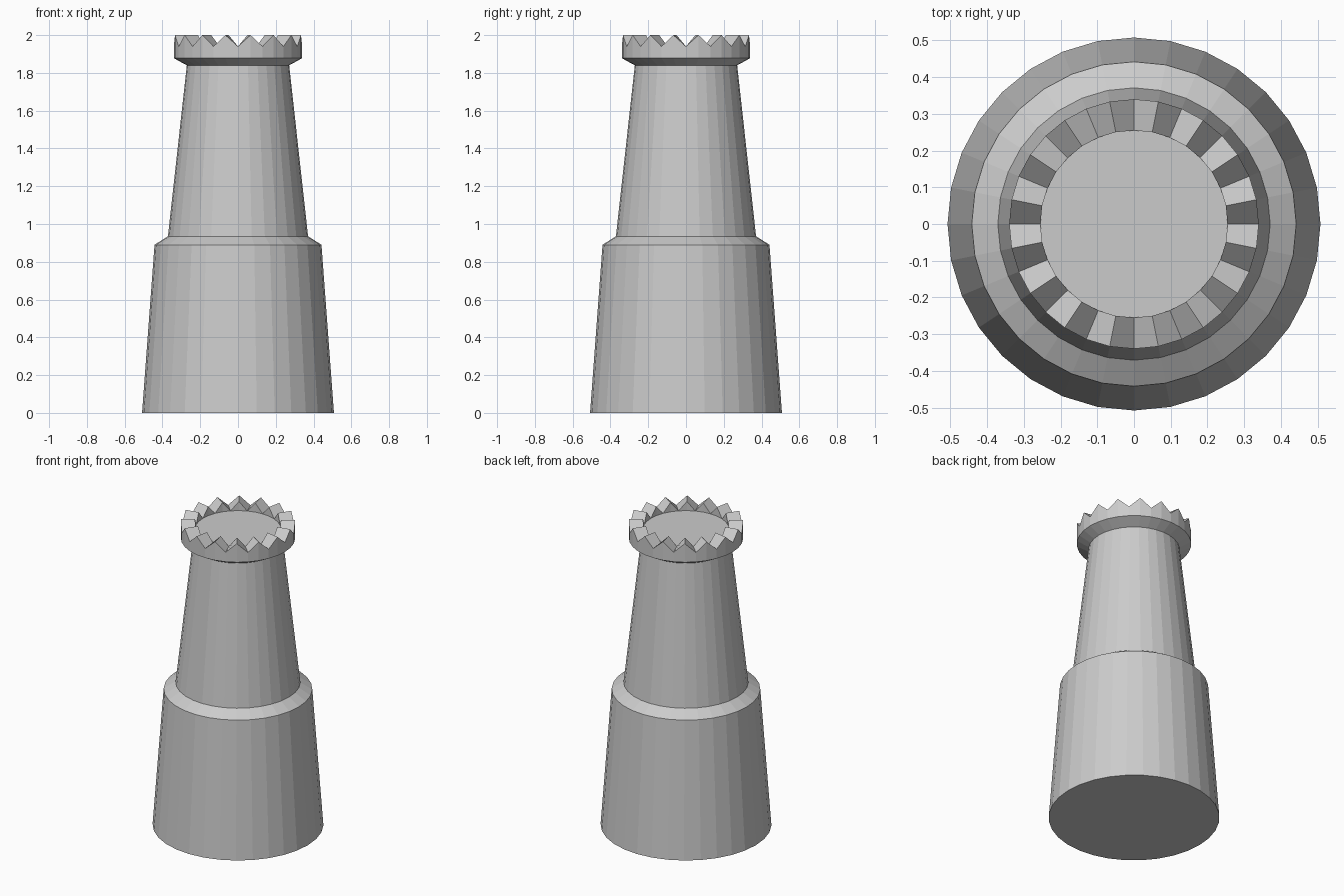
import bpy, bmesh
from math import cos, sin, pi

if "Cube" in bpy.data.objects:
    bpy.data.objects.remove(bpy.data.objects["Cube"])

SIDES = 32
FLOOR, PEAK = 1.94, 2.0


def ring(bm, radius, low, high=None):
    """Ring of vertices; odd ones are raised when a high level is given."""
    high = low if high is None else high
    return [bm.verts.new((radius * cos(2 * pi * i / SIDES),
                          radius * sin(2 * pi * i / SIDES),
                          high if i % 2 else low)) for i in range(SIDES)]


def bridge(bm, a, b):
    for i in range(SIDES):
        j = (i + 1) % SIDES
        bm.faces.new((a[i], a[j], b[j], b[i]))


bm = bmesh.new()

# Tapered base, step, neck and flared collar
profile = [(0.508, 0), (0.442, 0.89), (0.371, 0.935), (0.271, 1.84), (0.34, 1.878)]
rings = [ring(bm, r, z) for r, z in profile]

# Zigzag crown: 16 teeth around the rim
rings.append(ring(bm, 0.34, FLOOR, PEAK))
rings.append(ring(bm, 0.255, FLOOR, PEAK))
for a, b in zip(rings, rings[1:]):
    bridge(bm, a, b)

# Recessed floor, with triangular inner tooth walls
inner = rings[-1]
floor = [bm.verts.new((v.co.x, v.co.y, FLOOR)) if i % 2 else v
         for i, v in enumerate(inner)]
for i in range(1, SIDES, 2):
    left, right = inner[i - 1], inner[(i + 1) % SIDES]
    bm.faces.new((left, inner[i], floor[i]))
    bm.faces.new((inner[i], right, floor[i]))
bm.faces.new(floor)

# Underside
bm.faces.new(rings[0][::-1])

bmesh.ops.recalc_face_normals(bm, faces=bm.faces[:])
mesh = bpy.data.meshes.new("crowned_tower")
bm.to_mesh(mesh)
bm.free()
bpy.context.collection.objects.link(bpy.data.objects.new("crowned_tower", mesh))
